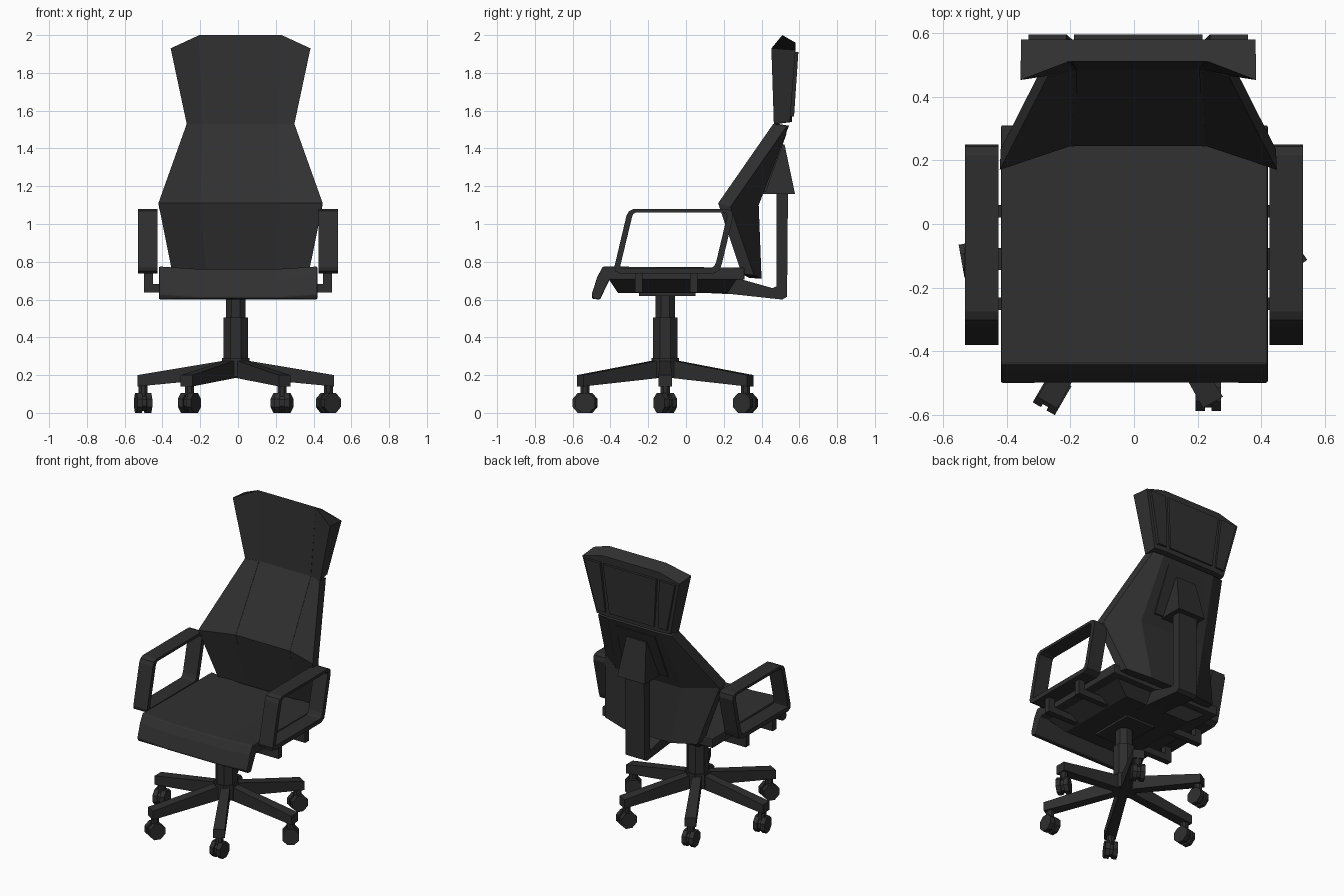
import bpy, bmesh, math
from mathutils import Matrix, Vector

cube = bpy.data.objects.get("Cube")
if cube:
    bpy.data.objects.remove(cube, do_unlink=True)


def material(name, rgb):
    m = bpy.data.materials.new(name)
    m.use_nodes = True
    m.diffuse_color = (*rgb, 1)
    m.node_tree.nodes["Principled BSDF"].inputs["Base Color"].default_value = (*rgb, 1)
    return m


FABRIC = material("charcoal upholstery", (0.030, 0.030, 0.030))
PLASTIC = material("dark plastic", (0.027, 0.027, 0.027))


def finish(name, bm, mat, bevel=0):
    bmesh.ops.recalc_face_normals(bm, faces=bm.faces)
    me = bpy.data.meshes.new(name)
    bm.to_mesh(me)
    bm.free()
    ob = bpy.data.objects.new(name, me)
    bpy.context.collection.objects.link(ob)
    me.materials.append(mat)
    if bevel:
        mod = ob.modifiers.new("Bevel", "BEVEL")
        mod.width, mod.segments, mod.limit_method = bevel, 2, "ANGLE"
        mod.angle_limit = math.radians(40)
    return ob


def loft(name, rings, mat, closed=False, bevel=0):
    """Bridge equal point loops; cap the ends, or join them when closed."""
    bm = bmesh.new()
    loops = [[bm.verts.new(p) for p in ring] for ring in rings]
    n = len(loops[0])
    pairs = list(zip(loops, loops[1:] + loops[:1]))
    for a, b in pairs if closed else pairs[:-1]:
        for i in range(n):
            j = (i + 1) % n
            bm.faces.new((a[i], a[j], b[j], b[i]))
    if not closed:
        bm.faces.new(loops[0])
        bm.faces.new(loops[-1])
    return finish(name, bm, mat, bevel)


def prism(name, profile, x0, x1, mat, bevel=0):
    """Extrude a (y, z) profile along x."""
    return loft(name, [[(x, y, z) for y, z in profile] for x in (x0, x1)], mat, bevel=bevel)


def box(name, lo, hi, mat):
    (y0, z0), (y1, z1) = lo[1:], hi[1:]
    return prism(name, [(y0, z0), (y1, z0), (y1, z1), (y0, z1)], lo[0], hi[0], mat)


def tube(name, centre, radius, depth, mat, turn=Matrix(), sides=8):
    bm = bmesh.new()
    mtx = Matrix.Translation(centre) @ turn @ Matrix.Rotation(math.pi / sides, 4, "Z")
    bmesh.ops.create_cone(bm, cap_ends=True, segments=sides, radius1=radius,
                          radius2=radius, depth=depth, matrix=mtx)
    return finish(name, bm, mat)


def section(cx, hw, y0, y1, z):
    return [(cx - hw, y0, z), (cx + hw, y0, z), (cx + hw, y1, z), (cx - hw, y1, z)]


# Six-legged base with column
BX, BY = -0.012, -0.11
tube("base_hub", (BX, BY, 0.24), 0.08, 0.1, PLASTIC)
tube("column_sleeve", (BX, BY, 0.39), 0.07, 0.23, PLASTIC)
tube("column_piston", (BX, BY, 0.57), 0.057, 0.16, PLASTIC)
WHEEL_TURN = [35, 60, 100, 100, 240, 270]
for k, heading in enumerate(WHEEL_TURN):
    turn = Matrix.Translation((BX, BY, 0)) @ Matrix.Rotation(k * math.pi / 3, 4, "Z")
    ends = [(0.0, 0.027, 0.19, 0.287), (0.52, 0.036, 0.14, 0.2)]
    loft(f"base_leg_{k}", [[turn @ Vector(p) for p in
         ((r, -w, z0), (r, w, z0), (r, w, z1), (r, -w, z1))] for r, w, z0, z1 in ends], PLASTIC)
    hub = turn @ Vector((0.49, 0, 0))
    tube(f"caster_stem_{k}", hub + Vector((0, 0, 0.12)), 0.026, 0.07, PLASTIC)
    axle = Matrix.Rotation(math.radians(heading), 4, "Z") @ Matrix.Rotation(math.pi / 2, 4, "X")
    mid = hub + Vector((0, 0, 0.0525))
    tube(f"caster_core_{k}", mid, 0.045, 0.05, PLASTIC, axle)
    for side in (-1, 1):
        offset = axle.to_3x3() @ Vector((0, 0, side * 0.025))
        tube(f"caster_wheel_{k}_{side}", mid + offset, 0.057, 0.03, PLASTIC, axle)

# Seat cushion: side profile swept across x, with a shallow dip in the middle
TOP = [(0.31, 0.77), (-0.44, 0.775), (-0.47, 0.72), (-0.5, 0.625)]
UNDER = [(-0.49, 0.603), (-0.455, 0.6), (-0.405, 0.705), (0.31, 0.705)]
loft("seat_cushion", [[(x, y, z - dip) for y, z in TOP] + [(x, y, z) for y, z in UNDER]
     for x, dip in ((-0.418, 0), (-0.2, 0.014), (0.2, 0.014), (0.42, 0))], FABRIC, bevel=0.014)

# Under-seat pan and the bent arm that carries the backrest
loft("seat_pan", [section(0, 0.25, -0.36, 0.22, 0.635), section(0, 0.36, -0.41, 0.27, 0.71)], PLASTIC)
box("tilt_mechanism", (-0.12, -0.25, 0.62), (0.1, 0.05, 0.65), PLASTIC)
prism("back_support_arm", [(0.1, 0.635), (0.25, 0.628), (0.51, 0.6), (0.535, 0.615), (0.54, 1.18),
      (0.478, 1.18), (0.478, 0.67), (0.46, 0.66), (0.3, 0.705), (0.1, 0.705)], -0.06, 0.085, PLASTIC)

# Backrest and headrest: folded slabs with wings angled forward
CX = 0.0135


def folded(front_in, front_out, rear_out, rear_in):
    half = [front_out, front_in]
    back = [rear_in, rear_out]
    left = [(CX - x, y, z) for x, y, z in half]
    right = [(CX + x, y, z) for x, y, z in half[::-1]]
    r_back = [(CX + x, y, z) for x, y, z in back[::-1]]
    l_back = [(CX - x, y, z) for x, y, z in back]
    return left + right + r_back + l_back


base = folded((0.18, 0.335, 0.715), (0.36, 0.295, 0.735), (0.35, 0.36, 0.73), (0.18, 0.4, 0.71))
waist = folded((0.212, 0.245, 1.11), (0.435, 0.17, 1.11), (0.432, 0.235, 1.09), (0.25, 0.385, 1.1))
neck = folded((0.2, 0.485, 1.53), (0.285, 0.462, 1.53), (0.28, 0.535, 1.52), (0.2, 0.545, 1.52))
chin = folded((0.2, 0.485, 1.53), (0.285, 0.465, 1.53), (0.28, 0.55, 1.54), (0.2, 0.56, 1.54))
crown = folded((0.218, 0.51, 2.0), (0.37, 0.452, 1.93), (0.368, 0.58, 1.92), (0.218, 0.58, 1.96))
loft("backrest", [base, waist, neck], FABRIC)
loft("headrest", [chin, crown], FABRIC)

# Raised pads on the rear of the headrest
for part, lo, hi in (("centre", (-0.17, 0.17), (-0.202, 0.202)),
                     ("right", (-0.265, -0.2), (-0.345, -0.225)),
                     ("left", (0.2, 0.265), (0.225, 0.345))):
    loft(f"headrest_pad_{part}", [
        [(CX + lo[0], 0.54, 1.57), (CX + lo[1], 0.54, 1.57), (CX + lo[1], 0.572, 1.57), (CX + lo[0], 0.572, 1.57)],
        [(CX + hi[0], 0.56, 1.91), (CX + hi[1], 0.56, 1.91), (CX + hi[1], 0.595, 1.91), (CX + hi[0], 0.595, 1.91)],
    ], FABRIC)

# Rear mounting plate and wedge bracket
loft("back_plate", [section(CX, 0.17, 0.38, 0.423, 1.17), section(CX, 0.15, 0.49, 0.533, 1.48)], PLASTIC)
loft("back_bracket", [section(CX, 0.105, 0.38, 0.577, 1.16), section(CX, 0.075, 0.46, 0.522, 1.42)], PLASTIC)

# Seams along the front folds
for side in (-1, 1):
    path = [(0.185, 0.333, 0.76), (0.206, 0.246, 1.11), (0.197, 0.485, 1.53), (0.216, 0.511, 1.99)]
    loft(f"back_seam_{side}", [section(CX + side * x, 0.005, y - 0.003, y + 0.01, z)
                               for x, y, z in path], FABRIC)

# Armrest loops and their brackets
OUTER = [(-0.38, 0.77), (-0.315, 1.045), (-0.302, 1.068), (-0.275, 1.08), (0.215, 1.08),
         (0.243, 1.07), (0.25, 1.04), (0.19, 0.79), (0.178, 0.755), (0.145, 0.738),
         (-0.35, 0.738), (-0.375, 0.75)]
INNER = [(-0.348, 0.778), (-0.285, 1.04), (-0.278, 1.055), (-0.262, 1.062), (0.2, 1.062),
         (0.214, 1.056), (0.217, 1.04), (0.16, 0.8), (0.15, 0.778), (0.135, 0.768),
         (-0.34, 0.768), (-0.347, 0.772)]
for label, s in (("left", 1), ("right", -1)):
    a, b = s * 0.425, s * 0.53
    loft(f"armrest_{label}", [[(a, *o), (b, *o), (b, *i), (a, *i)] for o, i in zip(OUTER, INNER)],
         PLASTIC, closed=True)
    for n, y in enumerate((-0.25, 0.04)):
        rail, post = sorted((s * 0.22, s * 0.497)), sorted((s * 0.45, s * 0.497))
        box(f"arm_rail_{label}_{n}", (rail[0], y - 0.02, 0.638), (rail[1], y + 0.02, 0.682), PLASTIC)
        box(f"arm_post_{label}_{n}", (post[0], y - 0.02, 0.638), (post[1], y + 0.02, 0.75), PLASTIC)
